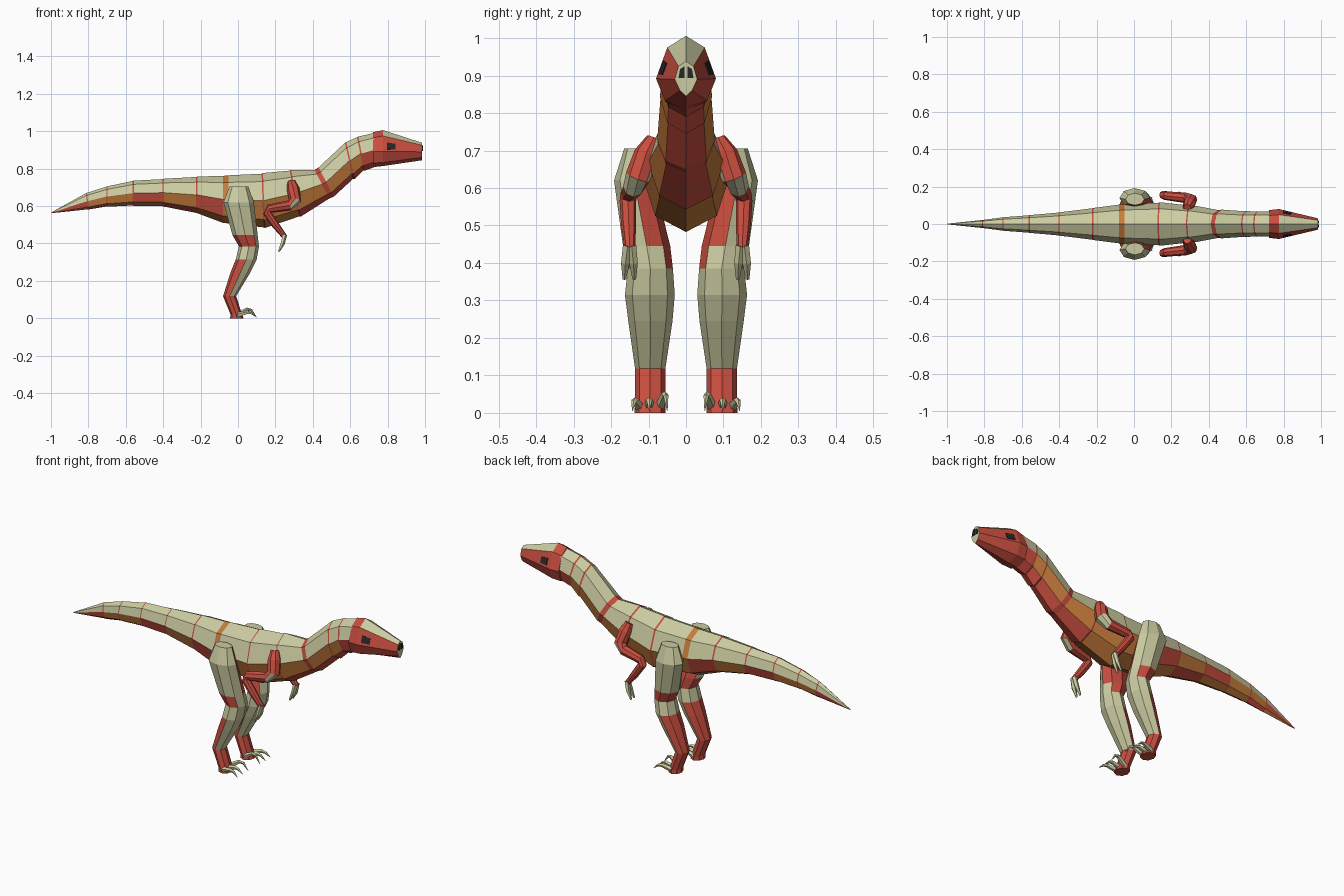
import bpy, bmesh, math
from mathutils import Vector

if "Cube" in bpy.data.objects:
    bpy.data.objects.remove(bpy.data.objects["Cube"])

# Materials
def mat(name, rgb):
    m = bpy.data.materials.new(name)
    m.diffuse_color = (*rgb, 1)
    m.use_nodes = True
    m.node_tree.nodes["Principled BSDF"].inputs["Base Color"].default_value = m.diffuse_color
    return m
MATS = [mat("pale_olive", (0.60, 0.60, 0.36)), mat("brick_red", (0.58, 0.075, 0.05)),
        mat("burnt_orange", (0.56, 0.20, 0.045)), mat("charcoal", (0.02, 0.02, 0.022))]
PALE, RED, ORANGE, DARK = range(4)
LETTER = {"P": PALE, "R": RED, "O": ORANGE}

def loft(name, rings, colour, cap_colours=(RED, RED)):
    """Skin equal-sized rings; colour(ring, side, face) gives the material."""
    bm = bmesh.new()
    rows = [[bm.verts.new(p) for p in r] for r in rings]
    n = len(rows[0])
    painted = []
    for i in range(len(rows) - 1):
        for k in range(n):
            j = (k + 1) % n
            f = bm.faces.new((rows[i][k], rows[i][j], rows[i + 1][j], rows[i + 1][k]))
            painted.append((f, i, k))
    for row, c in zip((rows[0], rows[-1]), cap_colours):
        bm.faces.new(row).material_index = c
    bmesh.ops.recalc_face_normals(bm, faces=bm.faces[:])
    bm.normal_update()
    for f, i, k in painted:
        f.material_index = colour(i, k, f)
    me = bpy.data.meshes.new(name)
    bm.to_mesh(me)
    bm.free()
    for m in MATS:
        me.materials.append(m)
    ob = bpy.data.objects.new(name, me)
    bpy.context.collection.objects.link(ob)
    return ob

def hoop(top, bottom, w, s=1.0, dx=0.0, n=8):
    """Upright ring between a top and a bottom point (x, z), half width w."""
    t, b = Vector((top[0], 0, top[1])), Vector((bottom[0], 0, bottom[1]))
    c, h = (t + b) / 2, (t - b) / 2 * s
    fwd = Vector((h.z, 0, -h.x)).normalized() * dx
    return [c + fwd + h * math.sin(a) + Vector((0, w * s * math.cos(a), 0))
            for a in (2 * math.pi * k / n for k in range(n))]

def tube(path, n=6):
    """Rings of radius r square to a path of (x, y, z, r)."""
    pts = [Vector(p[:3]) for p in path]
    out = []
    for i, p in enumerate(pts):
        d = (pts[min(i + 1, len(pts) - 1)] - pts[max(i - 1, 0)]).normalized()
        u = d.cross(Vector((0, 1, 0))).normalized()
        v = d.cross(u)
        out.append([p + path[i][3] * (u * math.cos(a) + v * math.sin(a))
                    for a in (2 * math.pi * k / n for k in range(n))])
    return out

# Body from tail tip to neck: top point, bottom point, half width, band half length
stations = [((-.998, .566), (-.996, .562), .002, 0), ((-.81, .67), (-.80, .582), .022, .003),
            ((-.70, .705), (-.70, .597), .036, .003), ((-.56, .735), (-.56, .602), .047, .003),
            ((-.40, .745), (-.40, .598), .062, .003), ((-.22, .757), (-.22, .562), .085, .004),
            ((-.065, .763), (-.065, .508), .105, .015), ((.13, .775), (.14, .484), .115, .004),
            ((.28, .792), (.33, .543), .10, .004), ((.42, .80), (.50, .645), .076, .013),
            ((.575, .94), (.62, .745), .069, .004), ((.64, .97), (.675, .79), .067, .004),
            ((.725, .99), (.74, .812), .066, 0)]
band = " RRRRRORRRRR"
flank = "ROOROROOOOOR"
belly = "OROOROOORRRR"
rings, row_type = [], []
for i, (t, b, w, half) in enumerate(stations):
    if half:
        rings += [hoop(t, b, w, 0.985, -half), hoop(t, b, w, 1.01, half)]
        row_type += [("band", i), ("seg", i)]
    else:
        rings.append(hoop(t, b, w))
        row_type.append(("seg", i))

def body_colour(i, k, f):
    kind, s = row_type[i]
    if kind == "band":
        return LETTER[band[s]]
    if k < 4:
        return PALE
    return LETTER[flank[s] if k in (4, 7) else belly[s]]
loft("body", rings, body_colour)

# Head: half profiles (y, z) mirrored into full rings
def head_ring(x, half):
    return [(x, y, z) for y, z in half] + [(x, -y, z) for y, z in half[-2:0:-1]]
skull = [head_ring(.722, [(0, .995), (.045, .965), (.074, .89), (.055, .83), (0, .808)]),
         head_ring(.775, [(0, 1.006), (.05, .975), (.08, .892), (.056, .833), (0, .814)]),
         head_ring(.985, [(0, .938), (.02, .925), (.03, .89), (.016, .86), (0, .845)])]
loft("head", skull, lambda i, k, f: PALE if k in (0, 7) and i else RED, (RED, PALE))

# Thin quad plate laid just above a surface
def plate(name, corners):
    a, b, c, d = (Vector(p) for p in corners)
    n = (b - a).cross(d - a).normalized() * .003
    loft(name, [[p - n for p in (a, b, c, d)], [p + n for p in (a, b, c, d)]],
         lambda i, k, f: DARK, (DARK, DARK))

def head_side(s, t, u):
    """Point on the cheek, t along the snout and u down the cheek panel."""
    a, b = Vector((.775, .05, .975)), Vector((.985, .02, .925))
    c, d = Vector((.775, .08, .892)), Vector((.985, .03, .89))
    p = a.lerp(b, t).lerp(c.lerp(d, t), u)
    return (p.x, p.y * s, p.z)

def leg_colour(i, k, f):
    z, nrm, y = f.calc_center_median().z, f.normal, f.calc_center_median().y
    outward = nrm.y * (1 if y > 0 else -1)
    if z > .44:                                    # thigh
        return PALE if outward > 0.3 or nrm.x < -.5 else RED
    if z > .39:                                    # band above knee
        return PALE if nrm.x > .5 else RED
    if z > .31:                                    # knee
        return PALE
    return PALE if nrm.x > .3 and z > .12 else RED # shin and ankle

# Leg levels: z, back x, front x, inner y, outer y
levels = [(.705, -.045, .055, .10, .165), (.62, -.078, .085, .085, .192),
          (.445, -.03, .105, .042, .168), (.385, .005, .112, .035, .155),
          (.315, -.012, .10, .03, .163), (.245, -.04, .066, .036, .154),
          (.118, -.08, -.01, .055, .136), (.02, -.04, .022, .055, .136), (0, -.042, .03, .055, .138)]

for s, side in ((1, "left"), (-1, "right")):
    plate(side + "_eye", [head_side(s, t, u) for t, u in ((.1, .4), (.31, .4), (.31, .85), (.1, .85))])
    plate(side + "_nostril", [(.986, s * y, z) for y, z in ((.004, .925), (.016, .917), (.02, .893), (.004, .893))])

    # Leg
    legs = []
    for z, x0, x1, y0, y1 in levels:
        cx, cy, rx, ry = (x0 + x1) / 2, (y0 + y1) / 2, (x1 - x0) / 2, (y1 - y0) / 2
        legs.append([(cx + rx * math.cos(k * math.pi / 4), s * (cy + ry * math.sin(k * math.pi / 4)), z)
                     for k in range(8)])
    loft(side + "_leg", legs, leg_colour, (PALE, RED))

    # Three arched toe claws
    for j, y in enumerate((.068, .098, .125)):
        spread = (j - 1) * .018
        h = .058 if j == 0 else .042
        claw = [(.0, s * y, .018, .014), (.05, s * (y + spread * .6), h - .01, .010),
                (.07, s * (y + spread * .8), h - .014, .007), (.098, s * (y + spread), .006, .001)]
        loft(f"{side}_toe_claw_{j + 1}", tube(claw, 5), lambda i, k, f: PALE)

    # Arm, with a pale patch on the front of the shoulder joint
    arm = [(.285, s * .085, .73, .022), (.295, s * .105, .69, .034), (.305, s * .128, .63, .034),
           (.275, s * .14, .603, .028), (.165, s * .152, .585, .023), (.155, s * .155, .565, .022),
           (.20, s * .153, .50, .02), (.25, s * .15, .435, .014)]
    loft(side + "_arm", tube(arm, 8),
         lambda i, k, f: PALE if i in (1, 2) and f.normal.x > .3 and f.calc_center_median().z < .65 else RED)

    # Hand fingers
    for j, dy in enumerate((-.01, .012)):
        finger = [(.25, s * (.15 + dy / 2), .447, .013), (.238, s * (.15 + dy), .40, .012),
                  (.218, s * (.15 + dy * 1.2), .357, .005)]
        loft(f"{side}_finger_{j + 1}", tube(finger, 5), lambda i, k, f: PALE)
